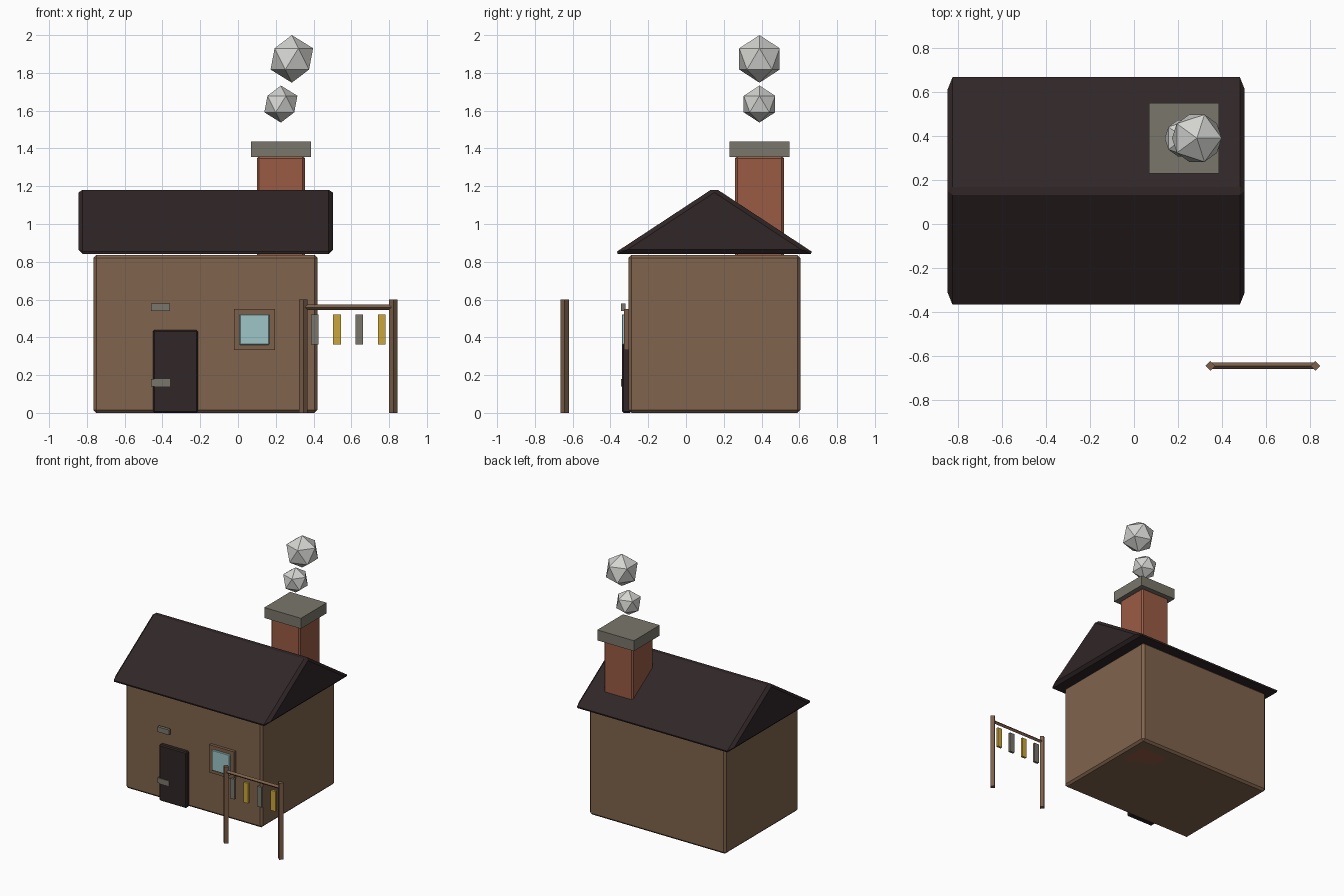
import bpy, bmesh, math

if "Cube" in bpy.data.objects:
    bpy.data.objects.remove(bpy.data.objects["Cube"])


def material(name, rgb):
    m = bpy.data.materials.new(name)
    m.diffuse_color = (*rgb, 1.0)
    m.use_nodes = True
    m.node_tree.nodes["Principled BSDF"].inputs["Base Color"].default_value = m.diffuse_color
    return m


WALL = material("wall_brown", (0.215, 0.125, 0.072))
WOOD = material("post_wood", (0.205, 0.115, 0.068))
ROOF = material("roof_dark", (0.030, 0.019, 0.020))
BRICK = material("brick_red", (0.32, 0.105, 0.058))
STONE = material("stone_grey", (0.195, 0.180, 0.145))
GLASS = material("window_glass", (0.34, 0.56, 0.57))
CLOTH = material("cloth_yellow", (0.60, 0.38, 0.045))
SMOKE = material("smoke_grey", (0.65, 0.65, 0.63))


def finish(name, bm, mat, bevel=0.0):
    """Turn a bmesh into a flat-shaded object, with optional chamfered edges."""
    bmesh.ops.recalc_face_normals(bm, faces=bm.faces)
    mesh = bpy.data.meshes.new(name)
    bm.to_mesh(mesh)
    bm.free()
    mesh.materials.append(mat)
    ob = bpy.data.objects.new(name, mesh)
    bpy.context.collection.objects.link(ob)
    if bevel:
        mod = ob.modifiers.new("chamfer", "BEVEL")
        mod.width = bevel
        mod.segments = 1
        mod.limit_method = 'ANGLE'
        mod.angle_limit = math.radians(30)
        mod.use_clamp_overlap = False
    return ob


def box(name, xs, ys, zs, mat, bevel=0.0):
    """Box from its extents on each axis."""
    bm = bmesh.new()
    bmesh.ops.create_cube(bm, size=1)
    for v in bm.verts:
        for i, (lo, hi) in enumerate((xs, ys, zs)):
            v.co[i] = lo if v.co[i] < 0 else hi
    return finish(name, bm, mat, bevel)


def diamond_rod(name, radius, length, loc, mat, along_x=False):
    """Four-sided rod with its corners on the axes."""
    bm = bmesh.new()
    ring = [bm.verts.new((radius * math.cos(i * math.pi / 2),
                          radius * math.sin(i * math.pi / 2), -length / 2)) for i in range(4)]
    base = bm.faces.new(ring)
    ext = bmesh.ops.extrude_face_region(bm, geom=[base], use_keep_orig=True)
    top = [g for g in ext["geom"] if isinstance(g, bmesh.types.BMVert)]
    bmesh.ops.translate(bm, verts=top, vec=(0, 0, length))
    ob = finish(name, bm, mat)
    ob.location = loc
    if along_x:
        ob.rotation_euler.y = math.pi / 2
    return ob


# House body
box("house_body", (-0.766, 0.42), (-0.305, 0.605), (0, 0.837), WALL, 0.016)

# Gable roof: solid triangular prism with chamfered edges
bm = bmesh.new()
tri = [bm.verts.new((-0.845, y, z)) for y, z in ((-0.384, 0.842), (0.684, 0.842), (0.15, 1.193))]
ext = bmesh.ops.extrude_face_region(bm, geom=[bm.faces.new(tri)], use_keep_orig=True)
bmesh.ops.translate(bm, vec=(1.347, 0, 0),
                    verts=[g for g in ext["geom"] if isinstance(g, bmesh.types.BMVert)])
finish("roof", bm, ROOF, 0.022)

# Chimney running from the ground up, with its cap
box("chimney", (0.10, 0.354), (0.26, 0.518), (0, 1.36), BRICK, 0.012)
box("chimney_cap", (0.068, 0.386), (0.229, 0.549), (1.355, 1.437), STONE)

# Smoke puffs
for i, (x, z, r) in enumerate(((0.227, 1.635, 0.098), (0.285, 1.874, 0.126))):
    bm = bmesh.new()
    bmesh.ops.create_icosphere(bm, subdivisions=1, radius=r)
    puff = finish(f"smoke_puff_{i + 1}", bm, SMOKE)
    puff.location = (x, 0.389, z)

# Door and its two hinge plates
box("door", (-0.45, -0.213), (-0.338, -0.29), (0, 0.44), ROOF, 0.008)
for i, z in enumerate((0.159, 0.559)):
    box(f"door_hinge_{i + 1}", (-0.46, -0.36), (-0.343, -0.32), (z - 0.02, z + 0.02), STONE)

# Window
box("window_frame", (-0.02, 0.195), (-0.328, -0.295), (0.332, 0.55), WOOD)
box("window_glass", (0.008, 0.166), (-0.340, -0.318), (0.36, 0.522), GLASS, 0.004)

# Drying rack: two posts, a rail and four hanging strips
for side, x in (("left", 0.346), ("right", 0.822)):
    diamond_rod(f"rack_post_{side}", 0.0225, 0.6, (x, -0.643, 0.3), WOOD)
diamond_rod("rack_rail", 0.014, 0.476, (0.584, -0.643, 0.559), WOOD, along_x=True)
for i in range(4):
    x = 0.406 + i * 0.118
    box(f"hanging_strip_{i + 1}", (x - 0.02, x + 0.02), (-0.652, -0.634), (0.362, 0.52),
        CLOTH if i % 2 else STONE)
